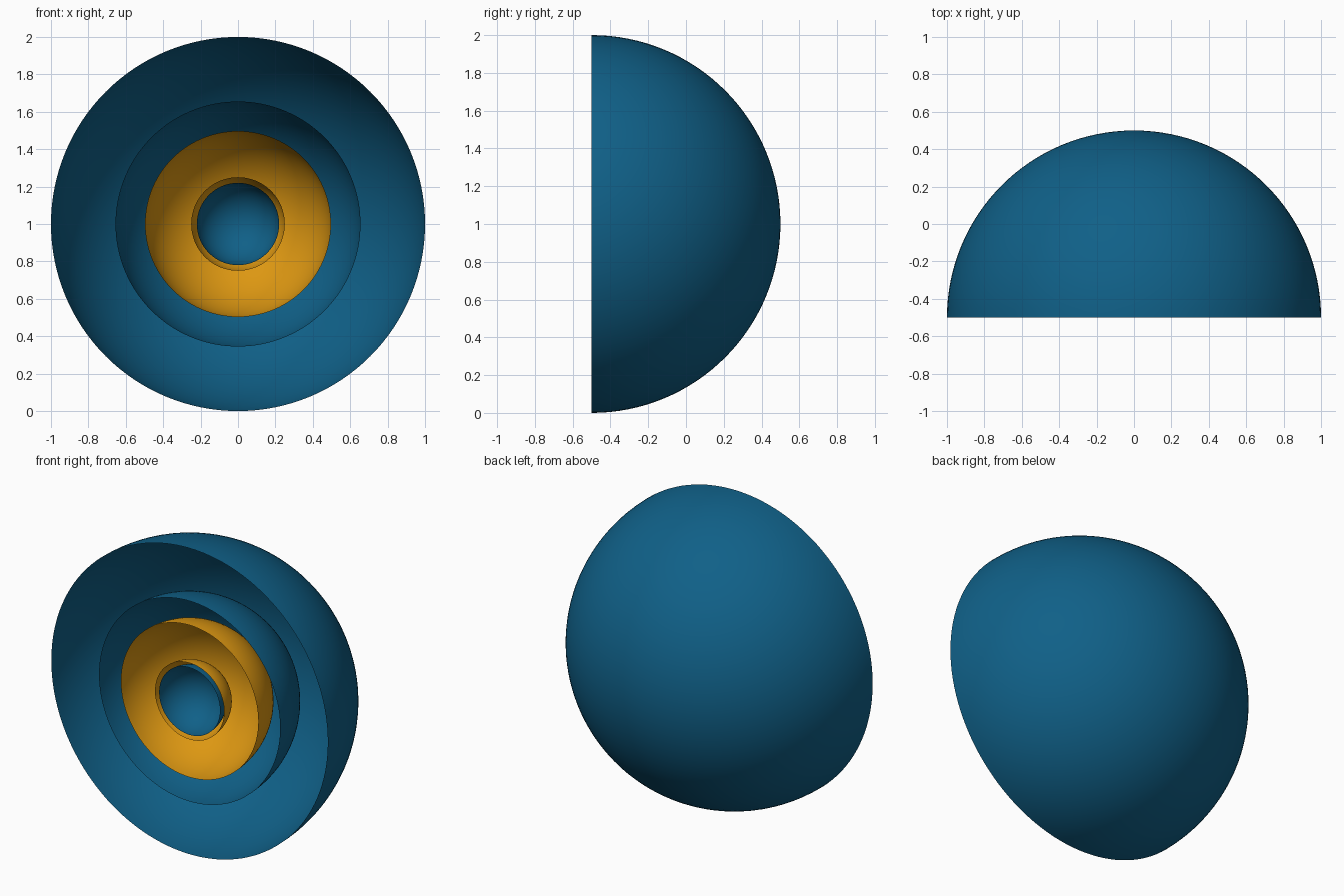
import bpy
import bmesh
import math
from mathutils import Matrix

cube = bpy.data.objects.get("Cube")
if cube:
    bpy.data.objects.remove(cube, do_unlink=True)


def make_material(name, color):
    mat = bpy.data.materials.new(name)
    mat.use_nodes = True
    mat.diffuse_color = color
    mat.node_tree.nodes["Principled BSDF"].inputs["Base Color"].default_value = color
    return mat


blue = make_material("deep blue", (0.005, 0.117, 0.245, 1))
orange = make_material("amber orange", (0.72, 0.31, 0.006, 1))


def half_shell(name, radius, material, segments):
    """Thin open bowl: pole points to the back, rim lies in the front plane."""
    bm = bmesh.new()
    bmesh.ops.create_uvsphere(bm, u_segments=segments, v_segments=segments // 2,
                              radius=radius)
    # Keep only the half on the pole side
    bmesh.ops.bisect_plane(bm, geom=bm.verts[:] + bm.edges[:] + bm.faces[:],
                           dist=1e-5, plane_co=(0, 0, 0), plane_no=(0, 0, 1),
                           clear_inner=True)
    bm.transform(Matrix.Rotation(-math.pi / 2, 4, 'X'))
    for face in bm.faces:
        face.smooth = True
    mesh = bpy.data.meshes.new(name)
    bm.to_mesh(mesh)
    bm.free()
    mesh.materials.append(material)
    obj = bpy.data.objects.new(name, mesh)
    obj.location = (0, -0.5, 1)
    bpy.context.collection.objects.link(obj)
    return obj


# Concentric shells sharing one cut plane, from the outside in
half_shell("outer_shell", 1.0, blue, 128)
half_shell("middle_shell", 0.655, blue, 128)
half_shell("outer_core_shell", 0.497, orange, 96)
half_shell("inner_core_shell", 0.25, orange, 96)
half_shell("center_shell", 0.22, blue, 96)
